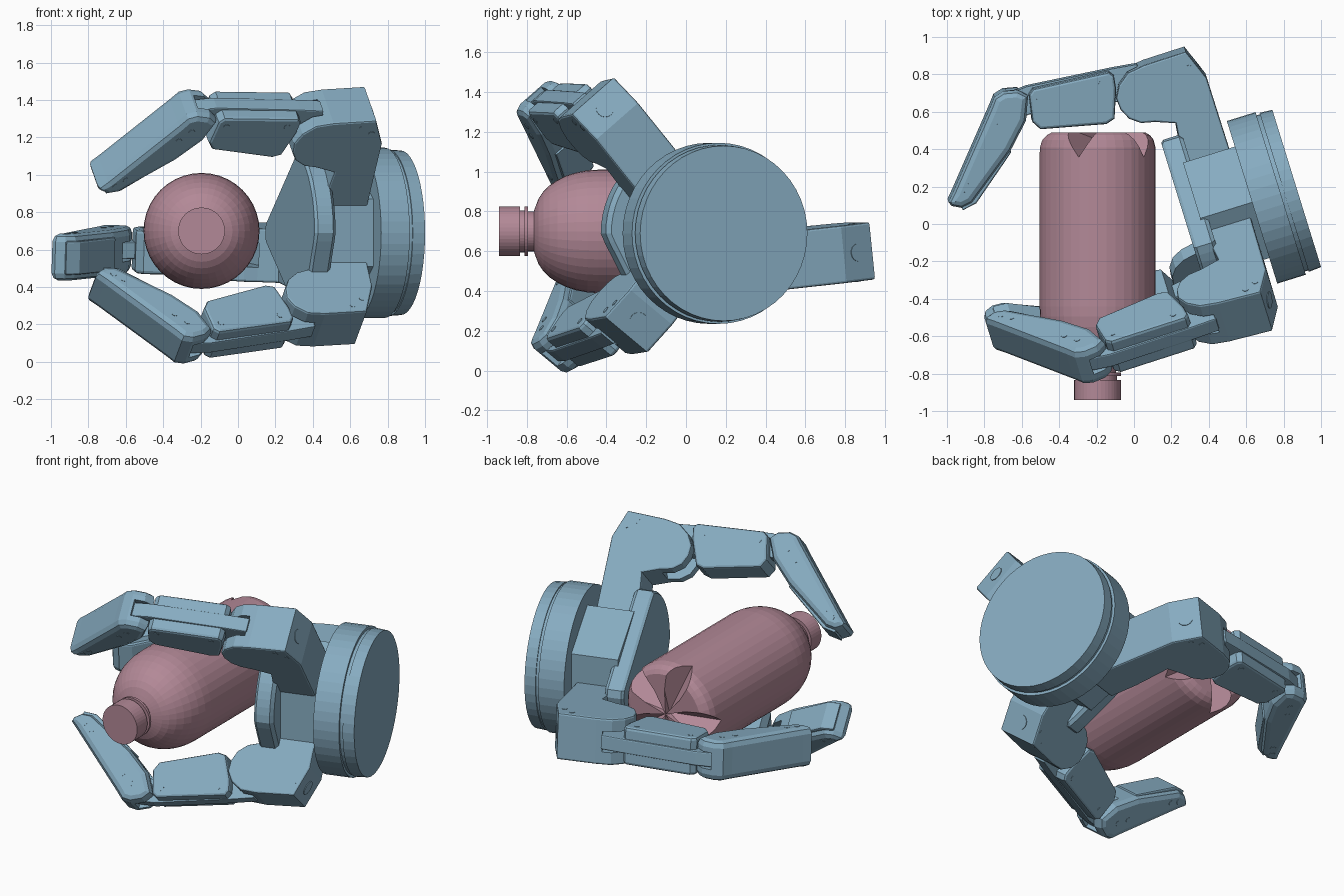
import bpy, bmesh, math
from mathutils import Vector

if "Cube" in bpy.data.objects:
    bpy.data.objects.remove(bpy.data.objects["Cube"])

def material(name, rgb):
    m = bpy.data.materials.new(name)
    m.diffuse_color = (*rgb, 1)
    m.use_nodes = True
    m.node_tree.nodes["Principled BSDF"].inputs["Base Color"].default_value = m.diffuse_color
    return m

BLUE = material("blue_metal", (0.24, 0.41, 0.53))
PINK = material("pink_plastic", (0.45, 0.25, 0.31))

# Hub frame: A points from the flange to the fingertips, U sideways, W up
O = Vector((0.87, 0.19, 0.69))
A = Vector((-0.955, -0.296, 0)).normalized()
U = Vector((-0.296, 0.955, 0)).normalized()
W = Vector((0, 0, 1))

def finish(name, bm, mat):
    bmesh.ops.recalc_face_normals(bm, faces=bm.faces)
    me = bpy.data.meshes.new(name)
    bm.to_mesh(me)
    bm.free()
    me.materials.append(mat)
    ob = bpy.data.objects.new(name, me)
    bpy.context.collection.objects.link(ob)
    return ob

def cut(ob, cutter):
    m = ob.modifiers.new("cut", 'BOOLEAN')
    m.operation, m.object, m.solver = 'DIFFERENCE', cutter, 'EXACT'
    bpy.context.view_layer.objects.active = ob
    bpy.ops.object.modifier_apply(modifier=m.name)
    bpy.data.objects.remove(cutter)

def loft(name, rings, mat):
    """Skin closed rings of points and cap both ends."""
    bm = bmesh.new()
    vs = [[bm.verts.new(p) for p in ring] for ring in rings]
    n = len(vs[0])
    for r0, r1 in zip(vs, vs[1:]):
        for i in range(n):
            bm.faces.new((r0[i], r0[(i + 1) % n], r1[(i + 1) % n], r1[i]))
    bm.faces.new(vs[0][::-1])
    bm.faces.new(vs[-1])
    return finish(name, bm, mat)

def lathe(name, profile, origin, axis, e1, e2, mat, n=40, start=0):
    """Turn (distance along axis, radius) pairs."""
    ang = [start + 2 * math.pi * i / n for i in range(n)]
    return loft(name, [[origin + axis * t + (e1 * math.cos(a) + e2 * math.sin(a)) * r
                        for a in ang] for t, r in profile], mat)

def inset(pts, d):
    """Shrink a 2D outline by roughly d along its vertex normals."""
    p = [Vector(q) for q in pts]
    n = len(p)
    area = sum(p[i].x * p[(i + 1) % n].y - p[i].y * p[(i + 1) % n].x for i in range(n))
    sign = 1 if area > 0 else -1
    res = []
    for i in range(n):
        t = (p[i] - p[i - 1]).normalized() + (p[(i + 1) % n] - p[i]).normalized()
        t.normalize()
        res.append(p[i] + Vector((-t.y, t.x)) * d * sign)
    return res

# ---- Bottle lying along y ----
dome = [(-0.44 - 0.32 * math.sin(k * math.pi / 18), 0.09 + 0.22 * math.cos(k * math.pi / 18))
        for k in range(1, 9)]
profile = [(0.49, 0.255), (0.475, 0.28), (0.45, 0.30), (0.41, 0.31), (-0.44, 0.31)] + dome + [
    (-0.765, 0.10), (-0.795, 0.10), (-0.795, 0.125), (-0.812, 0.125), (-0.812, 0.105),
    (-0.835, 0.105), (-0.835, 0.125), (-0.94, 0.125)]
B, Y = Vector((-0.195, 0, 0.7)), Vector((0, 1, 0))
bottle = lathe("bottle", profile, B, Y, Vector((1, 0, 0)), W, PINK)
# five V-shaped grooves between the feet of the base
for k in range(5):
    a = math.radians(109 + 72 * k)
    d, t = Vector((math.cos(a), 0, math.sin(a))), Vector((-math.sin(a), 0, math.cos(a)))
    bm = bmesh.new()
    for r, w, y in ((0, 0, .45), (0, 0, .56), (.4, 0, .33), (.4, .16, .56), (.4, -.16, .56)):
        bm.verts.new(B + d * r + t * w + Y * y)
    bmesh.ops.convex_hull(bm, input=bm.verts)
    cut(bottle, finish("groove_cutter", bm, PINK))

# ---- Flange, hub and palm plate ----
lathe("flange", [(0, .44), (.07, .445), (.07, .437), (.09, .437), (.09, .455), (.25, .455)],
      O, A, U, W, BLUE, 48)
lathe("hub", [(.24, .36), (.54, .36)], O, A, U, W, BLUE, 6, math.radians(30))

def palm_ring(s, scale):
    ring = []
    for i in range(60):
        a = 2 * math.pi * i / 60
        r = 0.46
        for flat, dist in ((56, .29), (-56, .29), (208, .41)):
            c = math.cos(a - math.radians(flat))
            if c > 0.1:
                r = min(r, dist / c)
        ring.append(O + A * s + (U * math.cos(a) + W * math.sin(a)) * r * scale)
    return ring
loft("palm_plate", [palm_ring(.50, .95), palm_ring(.52, 1), palm_ring(.605, 1),
                    palm_ring(.62, .97)], BLUE)

# ---- Fingers: side profiles as (along axis, radial) pairs ----
BRACKET = [(.28, .12), (.284, .72), (.35, .89), (.585, .885), (.68, .87), (.745, .82), (.78, .755),
           (.775, .69), (.745, .63), (.69, .59), (.62, .575), (.514, .536), (.54, .30), (.54, .12)]
SPINE = [(.60, .80), (.62, .89), (.75, .905), (1.22, .945), (1.33, .935), (1.38, .86),
         (1.33, .79), (1.2, .80), (.75, .72), (.65, .73)]
PAD = [(.755, .87), (.775, .90), (1.19, .93), (1.22, .905), (1.245, .76), (1.215, .71), (.87, .635),
       (.82, .65), (.765, .80)]
DISTAL = [(1.225, .90), (1.27, .945), (1.345, .961), (1.40, .945), (1.44, .895), (1.76, .52),
          (1.80, .475), (1.79, .45), (1.742, .425), (1.68, .435), (1.402, .644), (1.275, .775)]
TIP_PAD = [(1.42, .68), (1.40, .635), (1.43, .61), (1.66, .425), (1.74, .41), (1.74, .46)]

def finger(prefix, degrees, side, shift, slope):
    a = math.radians(degrees)
    R, N = U * math.cos(a) + W * math.sin(a), W * math.cos(a) - U * math.sin(a)

    def at(s, r, w):
        return O + A * s + R * (r + shift + slope * (s - .35)) + N * (w + side)

    def slab(part, pts, width, soft=0.0):
        """Profile given a width, with edges rounded over by soft."""
        h = width / 2
        half = [(h, soft * .9), (h - soft * .3, soft * .3), (h - soft, 0)] if soft else [(h, 0)]
        layers = [(-w, d) for w, d in half] + half[::-1]
        return loft(prefix + part, [[at(s, r, w) for s, r in inset(pts, d)]
                                    for w, d in layers], BLUE)

    bracket = slab("_bracket", BRACKET, .29, .012)
    cut(bracket, slab("_slot", [(.58, .68), (.64, .95), (.9, .95), (.9, .5), (.64, .5)], .13))
    slab("_spine", SPINE, .09, .008)
    slab("_middle_pad", PAD, .235, .018)
    distal = slab("_tip_link", DISTAL, .25, .04)
    cut(distal, slab("_tip_slot", [(1.15, .70), (1.15, 1.05), (1.33, 1.05), (1.33, .70)], .105))
    slab("_tip_pad", TIP_PAD, .18, .01)

    # pins through the links and the screw on the back of the knuckle
    pins = [(.83, .85, .239), (1.17, .87, .239), (1.36, .85, .254), (1.42, .79, .254),
            (1.66, .53, .254), (1.71, .49, .254), (.36, .80, .294), (.42, .84, .294)]
    for i, (s, r, w) in enumerate(pins):
        lathe(f"{prefix}_pin_{i + 1}", [(-w / 2, .017), (w / 2, .017)],
              at(s, r, 0), N, A, R, BLUE, 12)
    back = (at(.35, .89, 0) - at(.284, .72, 0)).normalized()
    out = back.cross(N).normalized()
    if out.dot(A) > 0:
        out = -out
    lathe(prefix + "_end_screw", [(-.02, .045), (.004, .045)], at(.317, .805, 0),
          out, N, back, BLUE, 16)

finger("thumb", 6, -.18, -.015, .01)
finger("upper_finger", 130, 0, .012, -.055)
finger("lower_finger", 231.5, 0, -.24, .095)
